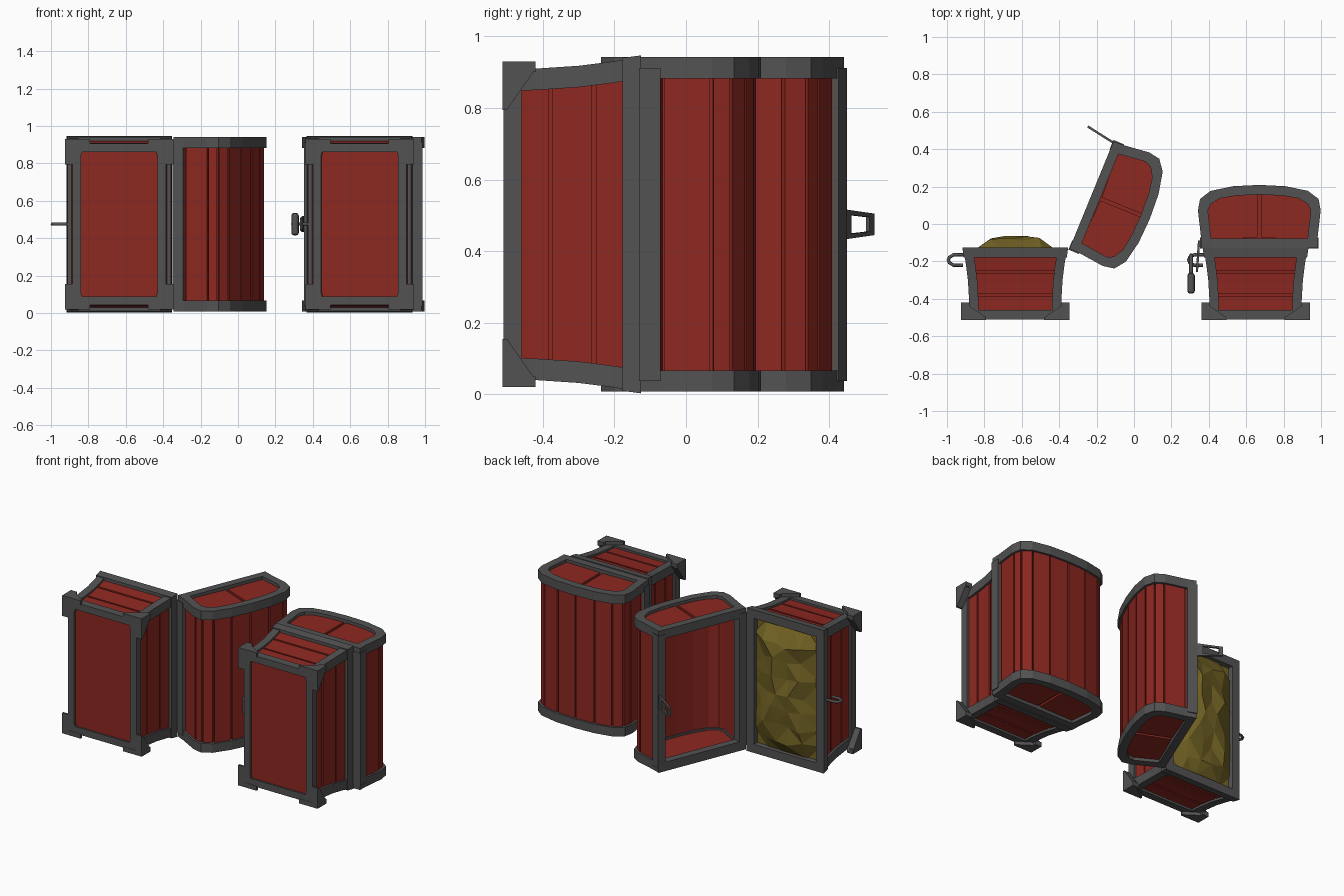
import bpy, bmesh, math, random
from mathutils import Matrix, Vector

if "Cube" in bpy.data.objects:
    bpy.data.objects.remove(bpy.data.objects["Cube"])

random.seed(4)
ZC = 0.475


def material(name, col):
    m = bpy.data.materials.new(name)
    m.diffuse_color = (*col, 1)
    m.use_nodes = True
    m.node_tree.nodes["Principled BSDF"].inputs["Base Color"].default_value = m.diffuse_color
    return m


RED = material("red_wood", (0.27, 0.021, 0.015))
IRON = material("dark_iron", (0.085, 0.085, 0.085))
GOLD = material("gold", (0.17, 0.125, 0.018))


def finish(name, bm, mat, M):
    bmesh.ops.recalc_face_normals(bm, faces=bm.faces)
    bm.transform(M)
    me = bpy.data.meshes.new(name)
    bm.to_mesh(me)
    bm.free()
    me.materials.append(mat)
    ob = bpy.data.objects.new(name, me)
    bpy.context.collection.objects.link(ob)
    return ob


def loft(name, rings, mat, M, cyclic=False):
    """Bridge closed cross-sections; cap the ends unless cyclic."""
    bm = bmesh.new()
    vs = [[bm.verts.new(p) for p in r] for r in rings]
    n, k = len(vs), len(vs[0])
    for i in range(n if cyclic else n - 1):
        a, b = vs[i], vs[(i + 1) % n]
        for j in range(k):
            bm.faces.new((a[j], a[(j + 1) % k], b[(j + 1) % k], b[j]))
    if not cyclic:
        bm.faces.new(vs[0])
        bm.faces.new(vs[-1])
    return finish(name, bm, mat, M)


def box(name, lo, hi, mat, M):
    (a, b, c), (d, e, f) = lo, hi
    return loft(name, [[(a, y, c), (d, y, c), (d, y, f), (a, y, f)] for y in (b, e)], mat, M)


def wire(name, pts, r, M):
    cu = bpy.data.curves.new(name, 'CURVE')
    cu.dimensions = '3D'
    cu.bevel_depth, cu.bevel_resolution = r, 1
    cu.use_fill_caps = True
    s = cu.splines.new('POLY')
    s.points.add(len(pts) - 1)
    for p, q in zip(s.points, pts):
        p.co = (*q, 1)
    cu.materials.append(IRON)
    ob = bpy.data.objects.new(name, cu)
    ob.matrix_world = M
    bpy.context.collection.objects.link(ob)


# Base flare: height y, half width, half length
LEVELS = [(-0.51, 0.25, 0.432), (-0.42, 0.246, 0.435), (-0.30, 0.253, 0.443),
          (-0.22, 0.263, 0.453), (-0.13, 0.277, 0.466)]


def flare(y):
    for a, b in zip(LEVELS, LEVELS[1:]):
        if y <= b[0]:
            t = (y - a[0]) / (b[0] - a[0])
            return a[1] + t * (b[1] - a[1]), a[2] + t * (b[2] - a[2])
    return LEVELS[-1][1:]


def rect(y, w, l):
    return [(-w, y, -l), (w, y, -l), (w, y, l), (-w, y, l)]


def frame(name, y0, y1, grow, t, mat, M):
    rings = []
    for i in range(4):
        r = []
        for y, ins in ((y0, -grow), (y1, -grow), (y1, t), (y0, t)):
            w, l = flare(y)
            r.append(rect(y, w - ins, l - ins)[i])
        rings.append(r)
    loft(name, rings, mat, M, True)


def build_base(tag, cx):
    M = Matrix.Translation((cx, 0, ZC))
    # wooden core and flared planks
    core = [(y, *flare(y)) for y in (-0.498, -0.42, -0.30, -0.22, -0.17)]
    loft(tag + "_core", [rect(y, w - .028, l - .028) for y, w, l in core], RED, M)
    for i, (a, b) in enumerate(((-.49, -.384), (-.374, -.262), (-.25, -.165))):
        rs = []
        for y in (a, (a + b) / 2, b):
            w, l = flare(y)
            rs.append(rect(y, w - .014, l - .014))
        loft(f"{tag}_planks_{i}", rs, RED, M)
    # iron rims
    frame(tag + "_bottom_frame", -.51, -.46, 0.0, .045, IRON, M)
    frame(tag + "_top_rim", -.178, -.126, 0.006, .05, IRON, M)
    for sx in (-1, 1):
        for sz in (-1, 1):
            # curved corner posts
            loft(tag + "_corner_post", [[(sx * w, y, sz * l), (sx * (w - .05), y, sz * l),
                                         (sx * (w - .05), y, sz * (l - .06)), (sx * w, y, sz * (l - .06))]
                                        for y, w, l in LEVELS], IRON, M)
            # triangular corner feet, one plate per side
            X, Z = .29, .455
            tri = ((0, -.512), (0, -.42), (.02, -.42), (.135, -.50), (.135, -.512))
            loft(tag + "_foot_end", [[(sx * (X - d), y, sz * z) for d, y in tri]
                                     for z in (Z, Z - .03)], IRON, M)
            loft(tag + "_foot_side", [[(sx * x, y, sz * (Z - d)) for d, y in tri]
                                      for x in (X, X - .045)], IRON, M)
    # staple on the front
    wire(tag + "_staple", [(x, y, 0) for x, y in ((-.26, -.165), (-.33, -.165), (-.352, -.178),
         (-.358, -.192), (-.352, -.207), (-.33, -.22), (-.28, -.22))], .009, M)


def mirror_arch(half):
    return half + [(-d, v) for d, v in reversed(half) if d > 0]


OUTER = mirror_arch([(.31, 0), (.312, .06), (.328, .2), (.317, .262), (.26, .305), (.14, .33), (0, .337)])
INNER = mirror_arch([(.258, .05), (.26, .07), (.275, .2), (.26, .235), (.21, .265), (.12, .28), (0, .285)])


def blend(t):
    return [((o[0] + (i[0] - o[0]) * t), (o[1] + (i[1] - o[1]) * t)) for o, i in zip(OUTER, INNER)]


def build_lid(tag, hinge, angle, hasp_at, hasp_angle):
    # local origin on the hinge line, opening faces -y
    H = Matrix.Translation((*hinge, ZC)) @ Matrix.Rotation(angle, 4, 'Z')
    M = H @ Matrix.Translation((-.31, 0, 0))
    for s in (-1, 1):
        # arched end bands
        loft(tag + "_end_band", [[(*o, s * .467), (*o, s * .408), (*i, s * .408), (*i, s * .467)]
                                 for o, i in zip(OUTER, INNER)], IRON, M, True)
        # end planks with a groove between them
        back = blend(.9)
        loft(tag + "_end_backing", [[(*p, s * z) for p in back] for z in (.42, .435)], RED, M)
        for q in (-1, 1):
            half = [(q * max(d, .009), v) for d, v in back if d >= 0] + [(q * .009, .055)]
            loft(tag + "_end_plank", [[(*p, s * z) for p in half] for z in (.435, .447)], RED, M)
        # front and back rim bars
        x = s * .29
        box(tag + "_rim_bar", (x - .027, -.003, -.437), (x + .027, .057, .437), IRON, M)
    # curved roof: lining plus one plank per facet
    a, b, c = blend(.25), blend(.6), blend(.8)
    sec = b + c[::-1]
    n = len(b)
    bm = bmesh.new()
    V = [[bm.verts.new((*p, z)) for p in sec] for z in (-.43, .43)]
    for j in range(2 * n):
        k = (j + 1) % (2 * n)
        bm.faces.new((V[0][j], V[0][k], V[1][k], V[1][j]))
    for r in V:
        for j in range(n - 1):
            bm.faces.new((r[j], r[j + 1], r[2 * n - 2 - j], r[2 * n - 1 - j]))
    finish(tag + "_lining", bm, RED, M)
    for j in range(n - 1):
        p, q = Vector(a[j]), Vector(a[j + 1])
        r, t = Vector(b[j]), Vector(b[j + 1])
        g = .005 / (q - p).length
        quad = [p.lerp(q, g), p.lerp(q, 1 - g), r.lerp(t, 1 - g), r.lerp(t, g)]
        loft(tag + "_roof_plank", [[(*w, z) for w in quad] for z in (-.42, .42)], RED, M)
    # slotted hasp
    P = H @ Matrix.Translation((*hasp_at, 0)) @ Matrix.Rotation(hasp_angle, 4, 'Z')
    out = ((0, -.043), (0, .043), (-.17, .03), (-.17, -.03))
    hole = ((-.05, -.026), (-.05, .026), (-.145, .02), (-.145, -.02))
    loft(tag + "_hasp", [[(-.006, o[0], o[1]), (.006, o[0], o[1]), (.006, i[0], i[1]), (-.006, i[0], i[1])]
                         for o, i in zip(out, hole)], IRON, P, True)


build_base("open_chest", -.635)
build_lid("open_lid", (-.345, -.132), math.radians(-112.3), (-.612, .01), math.radians(-10))
build_base("closed_chest", .65)
build_lid("closed_lid", (.98, -.128), 0, (-.632, .04), math.radians(-4))

# treasure heap filling the open chest
bm = bmesh.new()
NX, NZ = 5, 8
grid = []
for i in range(NX + 1):
    row = []
    for j in range(NZ + 1):
        u, v = 2 * i / NX - 1, 2 * j / NZ - 1
        edge = abs(u) > .99 or abs(v) > .99
        jit = 0 if edge else 1
        h = -.155 if edge else -.115 + .045 * (1 - u * u) + random.uniform(-.03, .012)
        row.append(bm.verts.new((u * .24 + jit * random.uniform(-.02, .02), min(h, -.065),
                                 v * .425 + jit * random.uniform(-.025, .025))))
    grid.append(row)
for i in range(NX):
    for j in range(NZ):
        bm.faces.new((grid[i][j], grid[i][j + 1], grid[i + 1][j + 1], grid[i + 1][j]))
bmesh.ops.triangulate(bm, faces=bm.faces)
finish("treasure_heap", bm, GOLD, Matrix.Translation((-.635, 0, ZC)))

# padlock hanging from the closed chest's staple
L = Matrix.Translation((.305, 0, ZC))
lock = box("padlock_body", (-.02, -.372, -.06), (.02, -.262, .06), IRON, L)
bev = lock.modifiers.new("bevel", 'BEVEL')
bev.width, bev.segments = .014, 2
arc = [(0, -.205 + .038 * math.sin(t * math.pi / 6), .038 * math.cos(t * math.pi / 6)) for t in range(7)]
wire("padlock_shackle", [(0, -.27, .038)] + arc + [(0, -.27, -.038)], .01, L)
